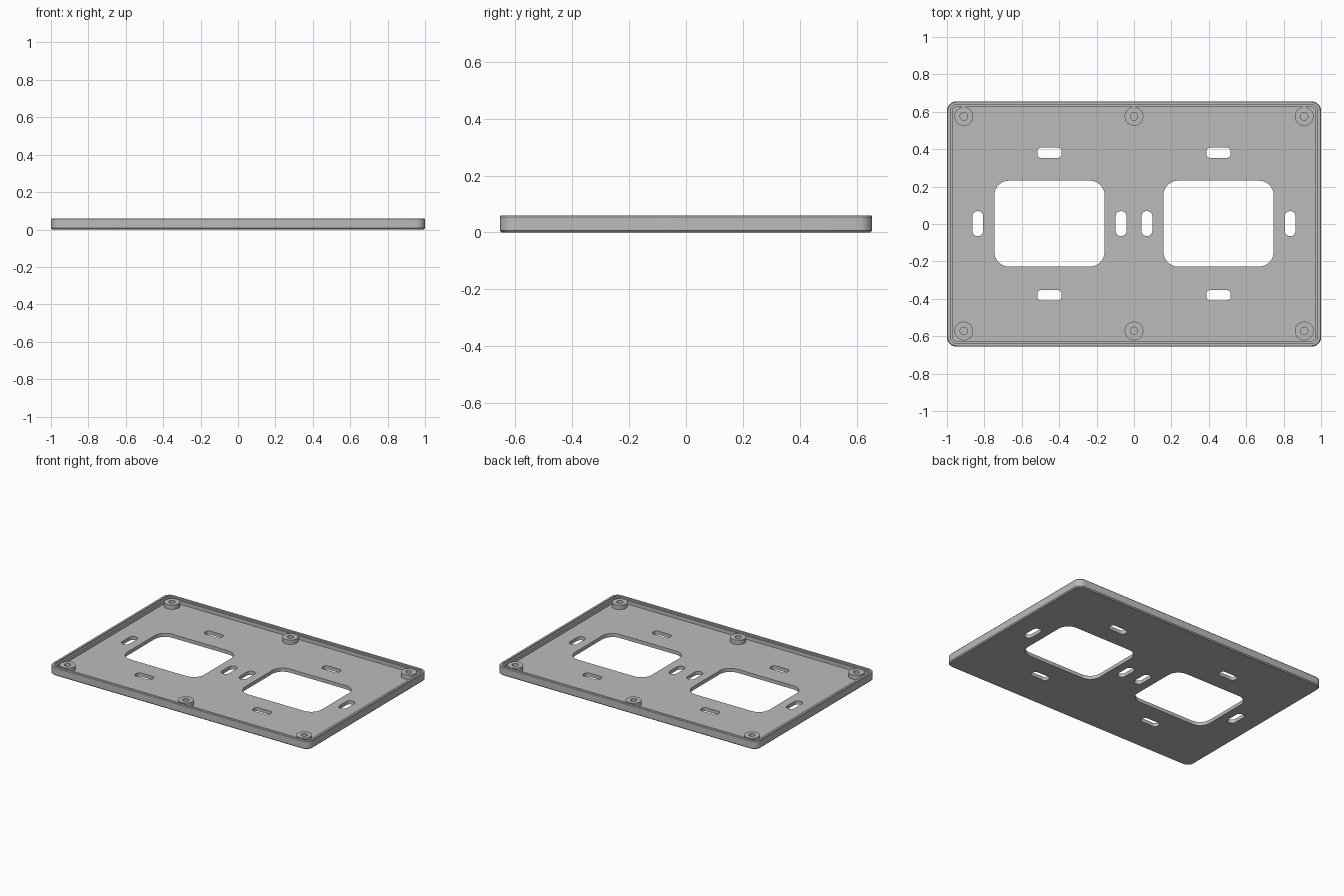
import bpy, bmesh, math
from mathutils import Vector

if "Cube" in bpy.data.objects:
    bpy.data.objects.remove(bpy.data.objects["Cube"])

HALF_X, HALF_Y, CORNER = 1.0, 0.655, 0.05
FLOOR = 0.025          # top of the plate floor
BOSS_TOP = 0.055

grey = bpy.data.materials.new("light grey")
grey.diffuse_color = (0.5, 0.5, 0.5, 1)
grey.use_nodes = True
grey.node_tree.nodes["Principled BSDF"].inputs["Base Color"].default_value = grey.diffuse_color


def finish(bm, name):
    bmesh.ops.recalc_face_normals(bm, faces=bm.faces[:])
    mesh = bpy.data.meshes.new(name)
    bm.to_mesh(mesh)
    bm.free()
    mesh.materials.append(grey)
    obj = bpy.data.objects.new(name, mesh)
    bpy.context.collection.objects.link(obj)
    bpy.ops.object.select_all(action='DESELECT')
    obj.select_set(True)
    bpy.context.view_layer.objects.active = obj
    bpy.ops.object.shade_smooth_by_angle(angle=math.radians(30))
    return obj


def rounded_ring(bm, cx, cy, hx, hy, r, z, steps=8):
    """Rounded rectangle of vertices."""
    verts = []
    corners = [(1, 1), (-1, 1), (-1, -1), (1, -1)]
    for q, (sx, sy) in enumerate(corners):
        for i in range(steps + 1):
            a = math.pi / 2 * (q + i / steps)
            verts.append(bm.verts.new((cx + sx * (hx - r) + r * math.cos(a),
                                       cy + sy * (hy - r) + r * math.sin(a), z)))
    return verts


def loft(bm, rings):
    for a, b in zip(rings, rings[1:]):
        for i in range(len(a)):
            j = (i + 1) % len(a)
            bm.faces.new((a[i], a[j], b[j], b[i]))


def fill(bm, rings, up):
    edges = [bm.edges.get((r[i - 1], r[i])) for r in rings for i in range(len(r))]
    bmesh.ops.triangle_fill(bm, use_beauty=True, edges=edges, normal=Vector((0, 0, up)))


# Tray: bevelled outer wall, stepped rim and pierced floor
bm = bmesh.new()
profile = [(0.007, 0), (0, 0.007), (0, 0.055), (0.004, 0.06), (0.018, 0.06),
           (0.018, 0.05), (0.03, 0.05), (0.03, FLOOR)]
shell = [rounded_ring(bm, 0, 0, HALF_X - d, HALF_Y - d, CORNER - d, z) for d, z in profile]
loft(bm, shell)

# Openings: two windows, each surrounded by four slots
openings = []
for cx in (-0.452, 0.452):
    openings.append((cx, 0.002, 0.295, 0.23, 0.08))
    for s in (-1, 1):
        openings.append((cx, s * 0.381, 0.065, 0.027, 0.02))
        openings.append((cx + s * 0.383, 0.002, 0.029, 0.067, 0.0285))
lower, upper = [shell[0]], [shell[-1]]
for cx, cy, hx, hy, r in openings:
    pair = [rounded_ring(bm, cx, cy, hx, hy, r, z) for z in (0, FLOOR)]
    loft(bm, pair)
    lower.append(pair[0])
    upper.append(pair[1])
fill(bm, lower, -1)
fill(bm, upper, 1)
finish(bm, "mounting_tray")

# Screw bosses with blind holes
for x in (-0.91, 0, 0.91):
    for y in (-0.572, 0.575):
        bm = bmesh.new()
        rings = [rounded_ring(bm, x, y, r + 1e-4, r + 1e-4, r, z) for r, z in
                 ((0.05, FLOOR - 0.005), (0.05, BOSS_TOP), (0.02, BOSS_TOP), (0.02, FLOOR + 0.004))]
        loft(bm, rings)
        bm.faces.new(rings[-1])
        bm.faces.new(rings[0])
        finish(bm, "screw_boss")
